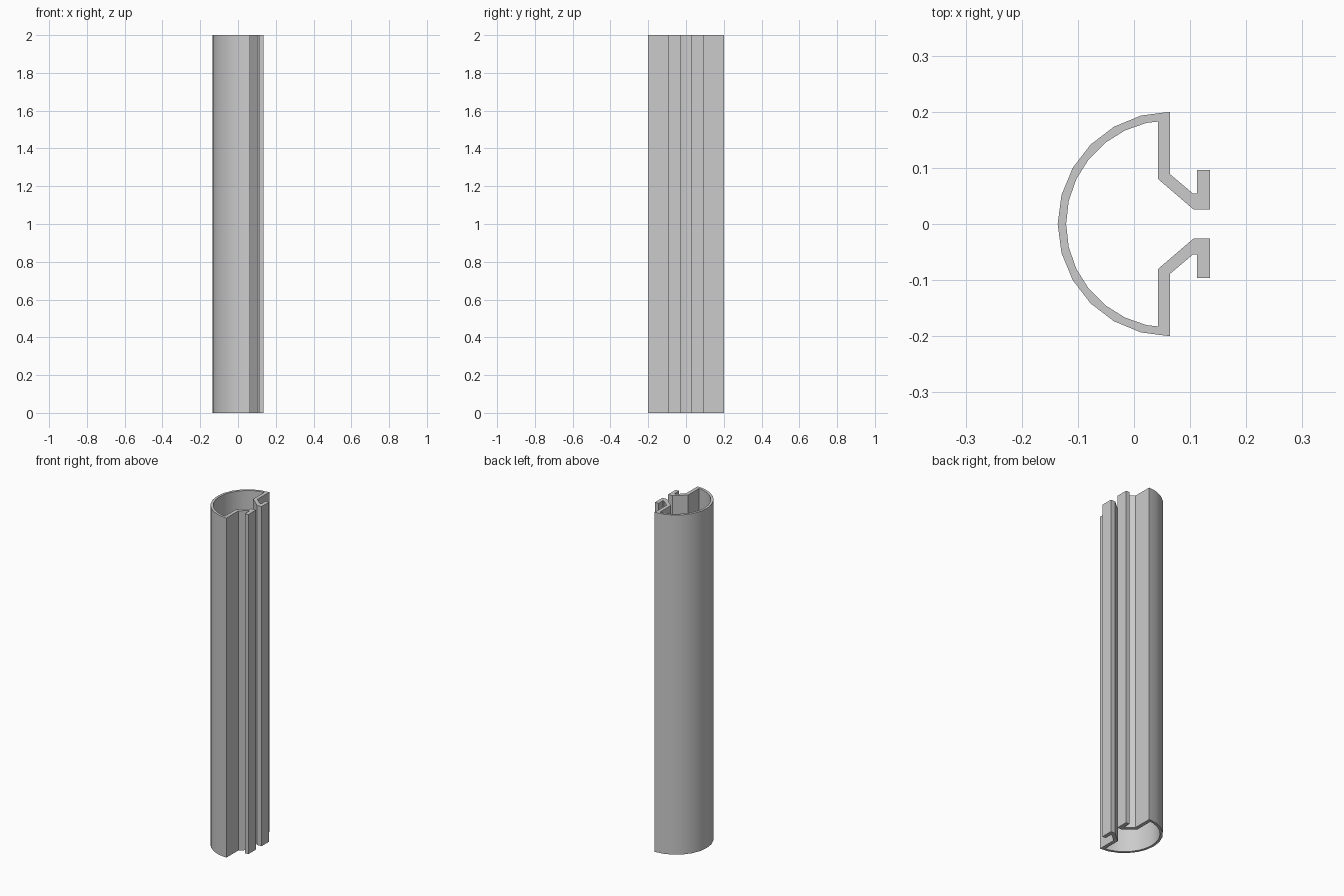
import bpy, bmesh
from math import cos, sin, pi, radians

HEIGHT = 2.0
CENTRE_X = 0.064      # centre of the round wall
OUTER_R, INNER_R = 0.2, 0.185

cube = bpy.data.objects.get("Cube")
if cube:
    bpy.data.objects.remove(cube, do_unlink=True)

grey = bpy.data.materials.new("plain grey")
grey.use_nodes = True
colour = (0.6, 0.6, 0.6, 1)
grey.diffuse_color = colour
grey.node_tree.nodes["Principled BSDF"].inputs["Base Color"].default_value = colour


def arc(radius, steps, first, last):
    """Points on the round wall, counted in steps of a half circle."""
    angles = [pi / 2 + pi * i / steps for i in range(first, last + 1)]
    return [(CENTRE_X + radius * cos(a), radius * sin(a)) for a in angles]


def mirrored(points):
    return [(x, -y) for x, y in reversed(points)]


# Hooked lip: from the outer corner around the flange to the inner corner
lip = [(0.064, 0.089), (0.105, 0.0545), (0.1125, 0.0545), (0.1125, 0.0965),
       (0.135, 0.0965), (0.135, 0.026), (0.106, 0.026), (0.043, 0.08),
       (0.043, 0.1825)]

# Closed section: outer arc, lower lip, inner arc, upper lip
section = arc(OUTER_R, 12, 0, 12)
section += [(x, -y) for x, y in lip]
section += list(reversed(arc(INNER_R, 14, 1, 13)))
section += list(reversed(lip))

# Extrude the section into the channel
bm = bmesh.new()
base = bm.faces.new([bm.verts.new((x, y, 0)) for x, y in section])
top = bmesh.ops.extrude_face_region(bm, geom=[base], use_keep_orig=True)["geom"]
bmesh.ops.translate(bm, vec=(0, 0, HEIGHT),
                    verts=[v for v in top if isinstance(v, bmesh.types.BMVert)])
bmesh.ops.recalc_face_normals(bm, faces=bm.faces)
mesh = bpy.data.meshes.new("channel_profile")
bm.to_mesh(mesh)
bm.free()
mesh.materials.append(grey)

channel = bpy.data.objects.new("channel_profile", mesh)
bpy.context.collection.objects.link(channel)
bpy.context.view_layer.objects.active = channel
channel.select_set(True)
bpy.ops.object.shade_smooth_by_angle(angle=radians(30))
